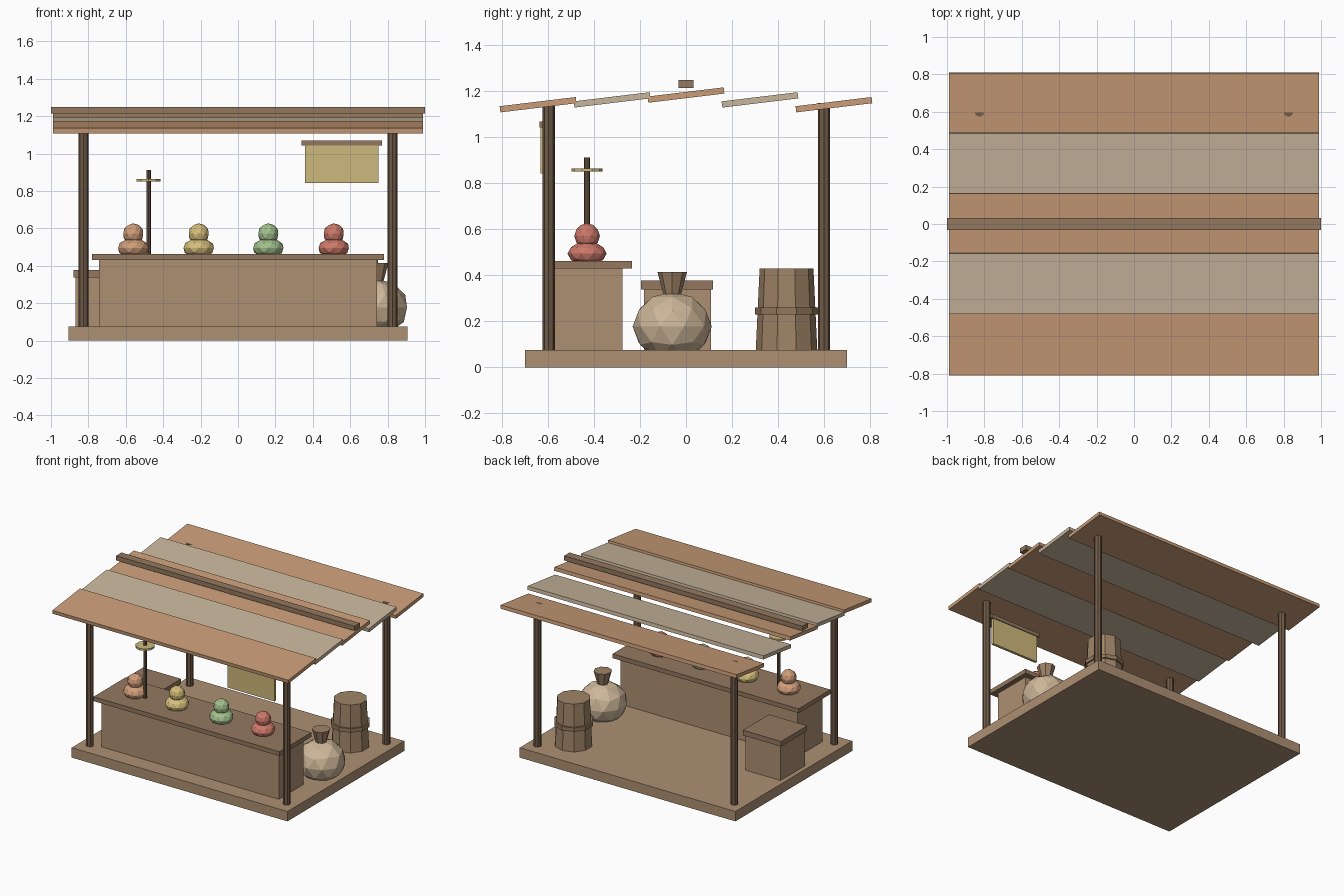
import bpy
from math import pi

if "Cube" in bpy.data.objects:
    bpy.data.objects.remove(bpy.data.objects["Cube"])


def material(name, rgb):
    m = bpy.data.materials.new(name)
    m.diffuse_color = (*[(c / 255) ** 2.2 for c in rgb], 1)
    m.use_nodes = True
    m.node_tree.nodes["Principled BSDF"].inputs["Base Color"].default_value = m.diffuse_color
    return m


WOOD = material("wood", (172, 143, 114))
TRIM = material("trim_wood", (146, 120, 95))
DARK = material("dark_wood", (112, 91, 73))
BARREL = material("barrel_wood", (158, 131, 103))
ORANGE = material("orange_plank", (200, 155, 118))
PALE = material("pale_plank", (198, 180, 154))
YELLOW = material("yellow", (206, 184, 124))
CLOTH = material("sack_cloth", (205, 182, 152))
FRUIT = [material("fruit_" + n, c) for n, c in (
    ("orange", (206, 156, 120)), ("yellow", (212, 188, 122)),
    ("green", (160, 190, 138)), ("red", (204, 120, 106)))]


def finish(name, mat):
    ob = bpy.context.object
    ob.name = name
    ob.data.materials.append(mat)
    return ob


def box(name, mat, x, y, z, tilt=0):
    """Box from (min, max) pairs, optionally tilted about x."""
    bpy.ops.mesh.primitive_cube_add(size=1, location=[sum(p) / 2 for p in (x, y, z)],
                                    rotation=(tilt, 0, 0))
    ob = finish(name, mat)
    ob.scale = [p[1] - p[0] for p in (x, y, z)]
    return ob


def cone(name, mat, x, y, z0, z1, r0, r1, sides):
    bpy.ops.mesh.primitive_cone_add(vertices=sides, radius1=r0, radius2=r1, depth=z1 - z0,
                                    location=(x, y, (z0 + z1) / 2))
    return finish(name, mat)


def ball(name, mat, loc, r, squash=1):
    bpy.ops.mesh.primitive_ico_sphere_add(subdivisions=2, radius=r, location=loc)
    finish(name, mat).scale.z = squash


# Floor and posts
box("floor", WOOD, (-.905, .905), (-.7, .7), (0, .075))
for x in (-.826, .826):
    for y in (-.597, .6):
        cone("post", DARK, x, y, .07, 1.15, .027, .027, 8)

# Roof planks, all tilted the same way, and the ridge beam
for i in range(5):
    y, z = (i - 2) * .3215, 1.184 - abs(i - 2) * .021
    box("roof_plank", PALE if i % 2 else ORANGE, (-.99, .99),
        (y - .1665, y + .1665), (z - .0135, z + .0135), .12)
box("ridge_beam", TRIM, (-1, 1), (-.032, .032), (1.215, 1.25))

# Counter
box("counter", WOOD, (-.743, .743), (-.572, -.277), (.07, .432))
box("counter_top", TRIM, (-.78, .78), (-.617, -.235), (.43, .463))

# Fruit piles
for x, mat in zip((-.56, -.21, .162, .512), FRUIT):
    ball("fruit_lower", mat, (x, -.43, .495), .085, .62)
    ball("fruit_upper", mat, (x, -.43, .571), .056)

# Weighing stand
cone("stand_rod", DARK, -.478, -.43, .455, .913, .0125, .0125, 8)
cone("stand_plate", YELLOW, -.478, -.43, .851, .865, .068, .068, 10)

# Hanging sign
box("sign_board", YELLOW, (.357, .75), (-.633, -.613), (.843, 1.05))
box("sign_bar", TRIM, (.34, .77), (-.637, -.607), (1.043, 1.07))

# Crate
box("crate", WOOD, (-.87, -.575), (-.182, .109), (.07, .34))
box("crate_lid", TRIM, (-.88, -.56), (-.195, .117), (.338, .377))

# Barrel
cone("barrel", BARREL, .637, .437, .07, .43, .134, .117, 10)
cone("barrel_band", TRIM, .637, .437, .23, .26, .138, .138, 10)

# Sack
ball("sack", CLOTH, (.74, -.06, .178), .172, .88)
cone("sack_neck", BARREL, .74, -.06, .31, .414, .036, .064, 8)
